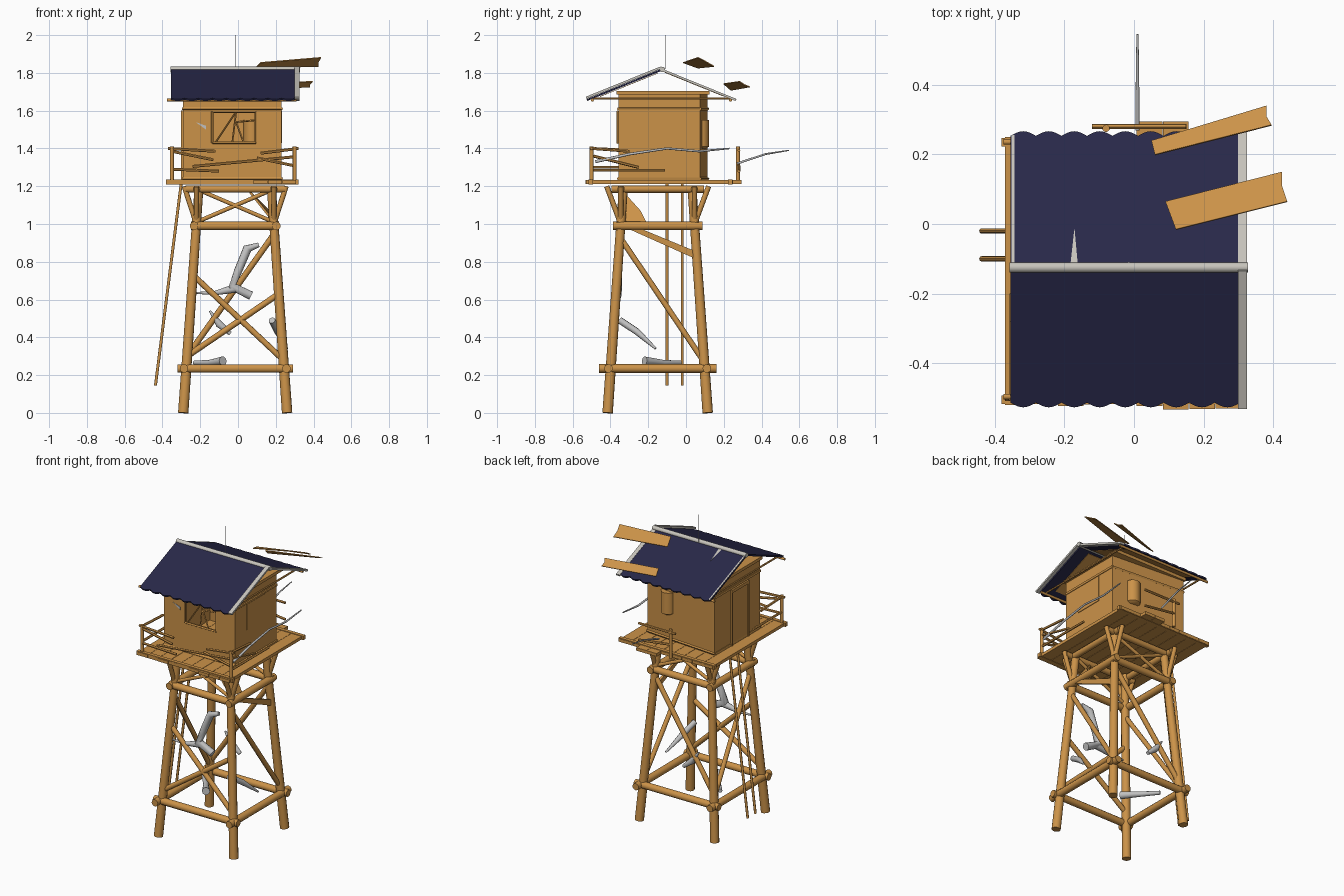
import bpy, bmesh, math, random
from mathutils import Vector

random.seed(4)
if "Cube" in bpy.data.objects:
    bpy.data.objects.remove(bpy.data.objects["Cube"])


def material(name, rgb):
    m = bpy.data.materials.new(name)
    m.use_nodes = True
    m.diffuse_color = (*rgb, 1)
    m.node_tree.nodes["Principled BSDF"].inputs["Base Color"].default_value = (*rgb, 1)
    return m


WOOD = material("weathered wood", (0.60, 0.29, 0.066))
NAVY = material("navy roofing", (0.021, 0.021, 0.066))
PALE = material("pale trim", (0.57, 0.55, 0.50))
GREY = material("grey driftwood", (0.53, 0.53, 0.53))


def add(name, bm, mat):
    bmesh.ops.recalc_face_normals(bm, faces=bm.faces)
    me = bpy.data.meshes.new(name)
    bm.to_mesh(me)
    bm.free()
    me.materials.append(mat)
    ob = bpy.data.objects.new(name, me)
    bpy.context.collection.objects.link(ob)
    return ob


def box(name, lo, hi, mat=WOOD):
    bm = bmesh.new()
    bmesh.ops.create_cube(bm, size=1)
    for v in bm.verts:
        v.co = [(l + h) / 2 + c * (h - l) for c, l, h in zip(v.co, lo, hi)]
    return add(name, bm, mat)


def tube(name, points, radii, mat=WOOD, sides=10):
    """Round log or bent branch through the points."""
    pts = [Vector(p) for p in points]
    if not isinstance(radii, (list, tuple)):
        radii = [radii] * len(pts)
    bm = bmesh.new()
    rings = []
    for i, (p, r) in enumerate(zip(pts, radii)):
        d = (pts[min(i + 1, len(pts) - 1)] - pts[max(i - 1, 0)]).normalized()
        u = d.cross(Vector((0.3, 0.9, 0.2))).normalized()
        w = d.cross(u)
        rings.append([bm.verts.new(p + r * (u * math.cos(a) + w * math.sin(a)))
                      for a in (math.tau * k / sides for k in range(sides))])
    for a, b in zip(rings, rings[1:]):
        for k in range(sides):
            j = (k + 1) % sides
            bm.faces.new((a[k], a[j], b[j], b[k]))
    bm.faces.new(rings[0])
    bm.faces.new(rings[-1])
    ob = add(name, bm, mat)
    bpy.ops.object.select_all(action='DESELECT')
    ob.select_set(True)
    bpy.context.view_layer.objects.active = ob
    bpy.ops.object.shade_smooth_by_angle(angle=math.radians(50))
    return ob


def plate(name, corners, thick, mat=WOOD):
    """Flat board from a loop of corners, thickened behind its face."""
    bm = bmesh.new()
    f = bm.faces.new([bm.verts.new(c) for c in corners])
    f.normal_update()
    n = f.normal.copy()
    ext = bmesh.ops.extrude_face_region(bm, geom=[f])
    bmesh.ops.translate(bm, vec=-n * thick, verts=[g for g in ext["geom"] if isinstance(g, bmesh.types.BMVert)])
    return add(name, bm, mat)


# Leaning legs
def leg(sx, sy, z, out=0.0):
    return Vector((-0.015 + sx * (0.275 - 0.07 * z + out), -0.15 + sy * (0.265 - 0.07 * z + out), z))


for sx in (-1, 1):
    for sy in (-1, 1):
        tube("leg", [leg(sx, sy, 0), leg(sx, sy, 1.2)], [0.028, 0.024], sides=12)
        # Knee braces below the platform
        a = leg(sx, sy, 1.0)
        tube("knee_brace", [a, a + Vector((sx * 0.065, 0, 0.2))], 0.014)
        tube("knee_brace", [a, a + Vector((0, sy * 0.075, 0.2))], 0.014)

# Horizontal frames
for z, r, ex, ey in ((0.235, 0.023, 0.035, 0.05), (0.99, 0.023, 0.015, 0.03), (1.185, 0.02, 0.06, 0.05)):
    for s in (-1, 1):
        e = Vector((ex, 0, 0))
        tube("frame_beam", [leg(-1, s, z, 0.012) - e, leg(1, s, z, 0.012) + e], r)
        e = Vector((0, ey, 0))
        tube("frame_beam", [leg(s, -1, z, 0.012) - e, leg(s, 1, z, 0.012) + e], r)

# Diagonal braces on each side
tube("front_brace", [leg(-1, -1, 0.30), leg(1, -1, 0.63)], 0.016)
tube("front_brace", [leg(-1, -1, 0.73), leg(1, -1, 0.28)], 0.016)
tube("back_brace", [leg(-1, 1, 0.30), leg(1, 1, 0.95)], 0.016)
for sx in (-1, 1):
    tube("side_brace", [leg(sx, -1, 0.93), leg(sx, 1, 0.27)], 0.015)
for s in (-1, 1):
    for d in (-1, 1):
        tube("upper_brace", [leg(-d, s, 1.01), leg(d, s, 1.18)], 0.011)
plate("split_board", [(0.2, -0.34, 0.99), (0.2, -0.30, 1.0), (0.2, 0.04, 0.86), (0.2, 0.04, 0.82)], 0.015)
plate("hanging_board", [(0.19, -0.34, 1.02), (0.17, -0.20, 0.99), (0.17, -0.24, 1.07), (0.07, -0.33, 1.17)], 0.012)

# Ladder rails
for y in (-0.1, -0.02):
    tube("ladder_rail", [(-0.437, y, 0.145), (-0.30, y, 1.22)], 0.008, sides=8)

# Platform planks with ragged front ends, one reaching further back
n = 9
for i in range(n):
    w = 0.68 / n
    x = -0.37 + i * w
    back = 0.295 if i in (5, 6) else 0.25
    box("platform_plank", (x, -0.515 - random.uniform(0, 0.02), 1.212), (x + w - 0.002, back, 1.232))
for y in (-0.505, 0.235):
    box("platform_edge", (-0.38, y - 0.012, 1.21), (0.32, y + 0.012, 1.236))

# Cabin walls, front one with an open window, back one running at a slant
X0, X1, Y0, Y1, Z0, Z1, T = -0.29, 0.23, -0.358, 0.115, 1.23, 1.695, 0.015
YR = 0.075
A, B, C, D = -0.135, 0.095, 1.43, 1.595
plate("back_wall", [(X0, Y1, Z0), (X0, Y1, Z1), (X1, YR, Z1), (X1, YR, Z0)], T)
box("left_wall", (X1 - T, Y0, Z0), (X1, YR, Z1))
box("right_wall", (X0, Y0, Z0), (X0 + T, Y1, Z1))
for lo, hi in (((X0, Z0), (A, Z1)), ((B, Z0), (X1, Z1)), ((A, Z0), (B, C)), ((A, D), (B, Z1))):
    box("front_wall", (lo[0], Y0, lo[1]), (hi[0], Y0 + T, hi[1]))
box("ceiling", (X0 - 0.01, Y0 - 0.01, 1.685), (X1 + 0.01, Y1 + 0.01, 1.705))
for z in (1.61, 1.24):
    corners = [(X0, Y0, z), (X1, Y0, z), (X1, YR, z), (X0, Y1, z)]
    for p, q in zip(corners, corners[1:] + corners[:1]):
        tube("wall_band", [p, q], 0.009, sides=4)

# Window frame and broken bars
F = Y0 - 0.004
loop = [(A, C), (B, C), (B, D), (A, D)]
for p, q in zip(loop, loop[1:] + loop[:1]):
    tube("window_frame", [(p[0], F, p[1]), (q[0], F, q[1])], 0.007, sides=4)
for p, q in (((-0.03, C), (-0.01, D)), ((-0.12, C), (-0.01, D)), ((-0.01, 1.54), (B, 1.55)), ((0.03, C), (-0.01, 1.54))):
    tube("window_bar", [(p[0], F + 0.01, p[1]), (q[0], F + 0.01, q[1])], 0.005, sides=4)

# Side window, door, wall patch and rear tank
box("side_shutter", (X1 - 0.002, -0.24, 1.43), (X1 + 0.004, -0.05, 1.6))
box("door", (X0 - 0.005, -0.22, 1.24), (X0, -0.06, 1.58))
for y in (-0.23, -0.06):
    box("door_post", (X0 - 0.012, y, Z0), (X0, y + 0.012, 1.6))
box("door_lintel", (X0 - 0.012, -0.23, 1.58), (X0, -0.048, 1.6))
plate("wall_patch", [(-0.225, Y0 - 0.002, 1.54), (-0.17, Y0 - 0.002, 1.50), (-0.17, Y0 - 0.002, 1.52)], 0.003, GREY)
tube("rear_tank", [(0.075, 0.078, 1.40), (0.075, 0.078, 1.41), (0.075, 0.078, 1.55)], [0.03, 0.045, 0.045], sides=16)

# Roof sheets with scalloped eaves
RY, RZ, EZ, REACH = -0.13, 1.816, 1.66, 0.385
for s in (-1, 1):
    def slope(x, t, dz):
        return (x, RY + s * REACH * t, RZ + (EZ - RZ) * t + dz)
    bm = bmesh.new()
    prev = None
    for i in range(73):
        t = i / 72
        k = 0.99 + 0.035 * abs(math.sin(math.pi * t * 9))
        x = -0.355 + 0.66 * t
        pair = [bm.verts.new(slope(x, 0, 0)), bm.verts.new(slope(x, k, 0))]
        if prev:
            bm.faces.new((prev[0], pair[0], pair[1], prev[1]))
        prev = pair
    roof = add("roof_sheet", bm, NAVY)
    solid = roof.modifiers.new("thickness", 'SOLIDIFY')
    solid.thickness = 0.010
    solid.offset = 0
    # Boards under the sheet, gable trim, purlins
    plate("roof_board", [slope(X0, 0.05, -0.008), slope(X0, 0.85, -0.008),
                         slope(X1, 0.85, -0.008), slope(X1, 0.05, -0.008)], 0.003)
    plate("gable_trim", [slope(0.298, 0, 0.007), slope(0.325, 0, 0.007),
                         slope(0.325, 1.03, 0.007), slope(0.298, 1.03, 0.007)], 0.012, PALE)
    tube("purlin", [slope(-0.375, 0.95, -0.012), slope(0.31, 0.95, -0.012)], 0.008)
plate("rear_gable_trim", [slope(-0.352, 0, 0.007), slope(-0.343, 0, 0.007),
                          slope(-0.343, 1, 0.007), slope(-0.352, 1, 0.007)], 0.012, PALE)
plate("roof_scrap", [slope(-0.182, 0.05, 0.007), slope(-0.162, 0.05, 0.007), slope(-0.171, 0.31, 0.007)], 0.004, PALE)
for x in (-0.33, 0.27):
    tube("tie_beam", [(x, -0.50, 1.665), (x, 0.24, 1.665)], 0.006, sides=6)
tube("ridge_cap", [(-0.357, RY + 0.005, RZ + 0.002), (0.327, RY + 0.005, RZ + 0.002)], 0.015, PALE)
tube("antenna", [(-0.015, -0.11, 1.82), (-0.015, -0.11, 2.0)], 0.002, GREY, 6)

# Loose boards lifted off the roof
plate("loose_board", [(0.12, -0.015, 1.857), (0.44, 0.065, 1.884), (0.425, 0.11, 1.86), (0.425, 0.15, 1.837), (0.09, 0.065, 1.828)], 0.005)
plate("loose_board", [(0.06, 0.2, 1.745), (0.395, 0.285, 1.757), (0.38, 0.31, 1.74), (0.38, 0.34, 1.728), (0.05, 0.24, 1.71)], 0.005)

# Railing posts and broken rails
for x, y in ((-0.35, -0.5), (0.3, -0.5), (-0.08, 0.275)):
    tube("rail_post", [(x, y, 1.22), (x, y, 1.41)], 0.011, sides=8)
for p, q in (((-0.37, -0.5, 1.40), (-0.12, -0.5, 1.385)), ((0.12, -0.5, 1.375), (0.32, -0.5, 1.40)),
             ((-0.35, -0.5, 1.385), (-0.13, -0.5, 1.34)), ((-0.24, -0.5, 1.305), (0.29, -0.5, 1.355)),
             ((0.10, -0.5, 1.35), (0.29, -0.5, 1.31)), ((-0.35, -0.5, 1.29), (-0.1, -0.5, 1.28)),
             ((0.3, -0.5, 1.40), (0.3, -0.30, 1.385)), ((0.3, -0.49, 1.36), (0.3, -0.25, 1.30)),
             ((0.3, -0.49, 1.285), (0.3, -0.11, 1.285)), ((-0.35, -0.5, 1.40), (-0.35, -0.28, 1.39)),
             ((-0.35, -0.5, 1.30), (-0.35, -0.2, 1.30)), ((-0.12, 0.28, 1.39), (0.15, 0.28, 1.39)),
             ((-0.08, 0.28, 1.31), (0.15, 0.28, 1.28))):
    tube("rail", [p, q], 0.008, sides=6)

# Driftwood branches
branches = [
    ([(0.3, -0.48, 1.33), (0.3, -0.3, 1.37), (0.3, -0.1, 1.40), (0.3, 0.07, 1.385), (0.3, 0.23, 1.40)], [0.008, 0.007, 0.006, 0.006, 0.004]),
    ([(0.01, 0.27, 1.32), (0.01, 0.42, 1.37), (0.01, 0.545, 1.39)], [0.006, 0.005, 0.003]),
    ([(0.11, -0.355, 0.89), (0.05, -0.355, 0.87), (0.0, -0.36, 0.75), (-0.03, -0.365, 0.67), (0.07, -0.365, 0.62)], [0.012, 0.024, 0.022, 0.026, 0.024]),
    ([(-0.22, -0.365, 0.635), (-0.12, -0.365, 0.635), (-0.01, -0.365, 0.66)], [0.005, 0.012, 0.024]),
    ([(-0.15, 0.08, 0.54), (-0.10, 0.08, 0.47), (-0.04, 0.08, 0.42)], [0.005, 0.02, 0.012]),
    ([(0.18, -0.35, 0.49), (0.21, -0.26, 0.43), (0.26, -0.16, 0.34)], [0.018, 0.018, 0.006]),
    ([(-0.23, -0.03, 0.265), (-0.15, -0.12, 0.265), (-0.08, -0.22, 0.275)], [0.012, 0.016, 0.024]),
]
for pts, radii in branches:
    tube("branch", pts, radii, GREY)
